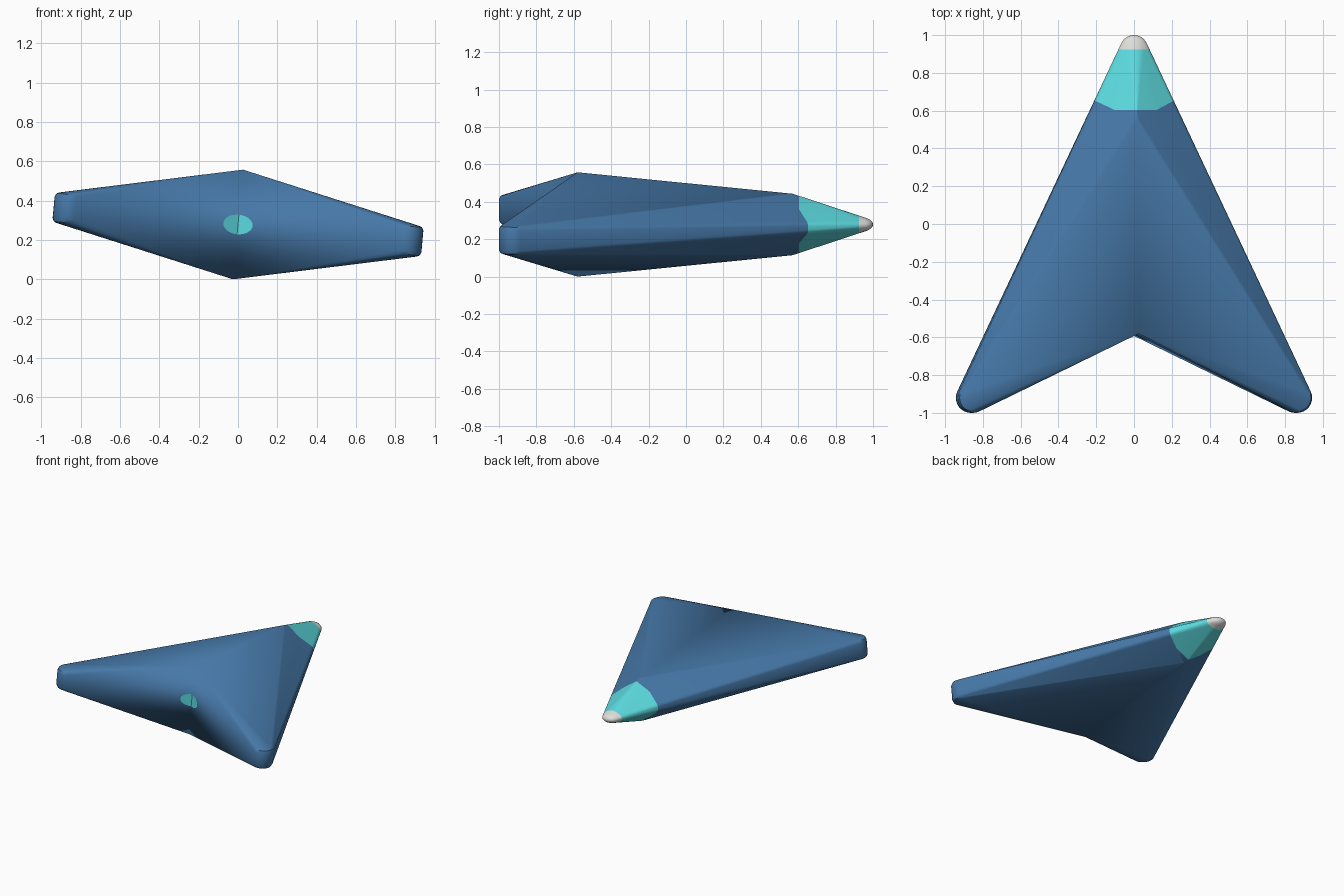
import bpy, bmesh, math
from mathutils import Vector

if "Cube" in bpy.data.objects:
    bpy.data.objects.remove(bpy.data.objects["Cube"])

ROLL = 0.093      # the whole craft banks slightly to its right
CENTRE_Z = 0.279


def material(name, rgb):
    m = bpy.data.materials.new(name)
    m.diffuse_color = (*rgb, 1)
    m.use_nodes = True
    m.node_tree.nodes["Principled BSDF"].inputs["Base Color"].default_value = m.diffuse_color
    return m


blue = material("hull blue", (0.061, 0.188, 0.392))
teal = material("bright teal", (0.107, 0.708, 0.745))
white = material("off white", (0.73, 0.73, 0.70))


def finish(name, bm, mats, smooth):
    """Turn a right-hand half into a mirrored, banked object."""
    me = bpy.data.meshes.new(name)
    bm.to_mesh(me)
    bm.free()
    for m in mats:
        me.materials.append(m)
    ob = bpy.data.objects.new(name, me)
    bpy.context.collection.objects.link(ob)
    ob.rotation_euler = (0, ROLL, 0)
    ob.location = (0, 0, CENTRE_Z)
    bpy.ops.object.select_all(action='DESELECT')
    ob.select_set(True)
    bpy.context.view_layer.objects.active = ob
    mod = ob.modifiers.new("mirror", 'MIRROR')
    mod.use_axis[0] = True
    mod.merge_threshold = 0.0005
    if smooth:
        bpy.ops.object.shade_smooth_by_angle(angle=math.radians(35))
    return ob


# Arrow hull: convex skin around the ridge ends, the nose and one wing tip
points = []
for s in (-1, 1):
    points += [Vector((0, -0.58, 0.28 * s)), Vector((0, 0.57, 0.165 * s))]

# rounded nose, half an ellipsoid
for i in range(-8, 9):
    lat = math.pi / 2 * i / 8
    for j in range(13):
        a = math.pi * j / 12 - math.pi / 2
        points.append(Vector((0.075 * math.cos(lat) * math.cos(a),
                              0.925 + 0.075 * math.cos(lat) * math.sin(a),
                              0.04 * math.sin(lat))))

# wing tip, a short upright drum with softened rims
for r, z in ((0.058, 0.078), (0.072, 0.072), (0.08, 0.055)):
    for j in range(28):
        a = math.tau * j / 28
        for s in (-1, 1):
            points.append(Vector((0.862 + r * math.cos(a),
                                  -0.92 + r * math.sin(a), z * s)))

bm = bmesh.new()
for p in points:
    bm.verts.new(p)
bmesh.ops.remove_doubles(bm, verts=bm.verts[:], dist=1e-5)
bmesh.ops.convex_hull(bm, input=bm.verts[:])
inner = [f for f in bm.faces if all(abs(v.co.x) < 1e-4 for v in f.verts)]
bmesh.ops.delete(bm, geom=inner, context='FACES')
bmesh.ops.delete(bm, geom=[v for v in bm.verts if not v.link_faces], context='VERTS')

# cut the colour borders of the nose
cuts = [(Vector((0, 0.603, 0)), Vector((0, 1, 0))),
        (Vector((0.11, 0.603, 0)), Vector((-0.5, 1, 0))),
        (Vector((0, 0.925, 0)), Vector((0, 1, 0)))]
for co, no in cuts:
    bmesh.ops.bisect_plane(bm, geom=bm.verts[:] + bm.edges[:] + bm.faces[:],
                           dist=1e-6, plane_co=co, plane_no=no)
bmesh.ops.recalc_face_normals(bm, faces=bm.faces[:])
for f in bm.faces:
    c = f.calc_center_median()
    side = [(c - co).dot(no) > 0 for co, no in cuts]
    f.material_index = 2 if side[2] else 1 if side[0] and side[1] else 0
if sum(f.normal.dot(f.calc_center_median() - Vector((0.2, 0, 0))) for f in bm.faces) < 0:
    bmesh.ops.reverse_faces(bm, faces=bm.faces[:])
finish("arrow_hull", bm, (blue, teal, white), True)

# Teal exhaust spot lying on the two rear faces
bm = bmesh.new()
rim = []
for j in range(17):
    a = math.pi * j / 16 - math.pi / 2
    x = 0.075 * math.cos(a)
    rim.append(bm.verts.new((x, -0.584 - 0.498 * x, 0.05 * math.sin(a))))
spot = bm.faces.new(rim)
bm.normal_update()
if spot.normal.y > 0:
    spot.normal_flip()
finish("exhaust_spot", bm, (teal,), False)
